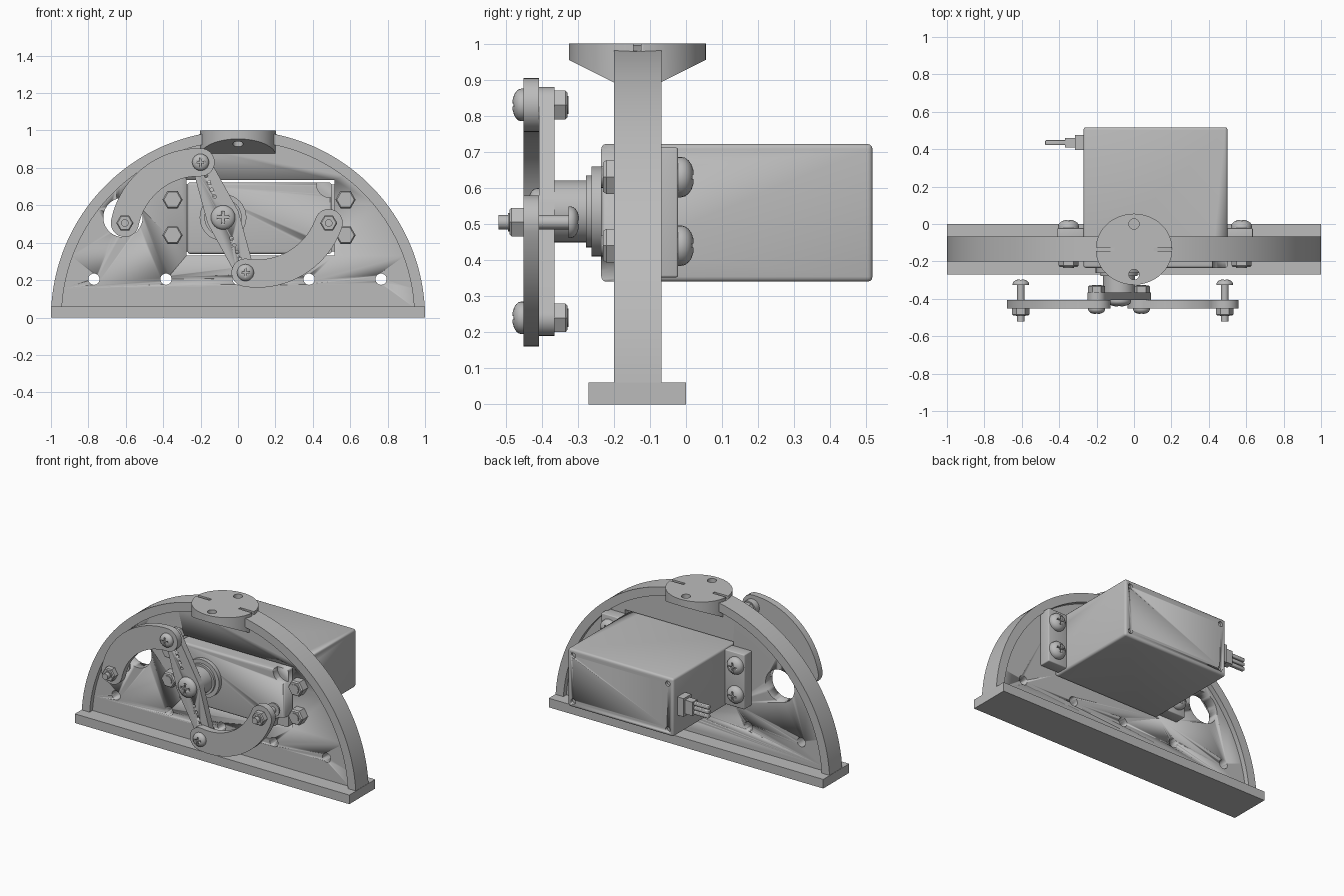
import bpy, bmesh
from math import sin, cos, pi, acos, atan2, hypot, radians
from mathutils import Vector, Matrix

cube = bpy.data.objects.get("Cube")
if cube:
    bpy.data.objects.remove(cube)

grey = bpy.data.materials.new("plain_grey")
grey.use_nodes = True
colour = (0.5, 0.5, 0.5, 1)
grey.diffuse_color = colour
grey.node_tree.nodes["Principled BSDF"].inputs["Base Color"].default_value = colour


def finish(name, bm, smooth=True):
    bmesh.ops.remove_doubles(bm, verts=bm.verts, dist=1e-5)
    bmesh.ops.recalc_face_normals(bm, faces=bm.faces)
    mesh = bpy.data.meshes.new(name)
    bm.to_mesh(mesh)
    bm.free()
    ob = bpy.data.objects.new(name, mesh)
    bpy.context.collection.objects.link(ob)
    mesh.materials.append(grey)
    select(ob)
    if smooth:
        bpy.ops.object.shade_smooth_by_angle(angle=radians(35))
    return ob


def select(ob):
    bpy.ops.object.select_all(action='DESELECT')
    ob.select_set(True)
    bpy.context.view_layer.objects.active = ob


def prism(name, outline, y0, y1):
    """Outline in x, z pushed from y0 to y1."""
    bm = bmesh.new()
    face = bm.faces.new([bm.verts.new((x, y0, z)) for x, z in outline])
    new = bmesh.ops.extrude_face_region(bm, geom=[face])["geom"]
    verts = [v for v in new if isinstance(v, bmesh.types.BMVert)]
    bmesh.ops.translate(bm, verts=verts, vec=(0, y1 - y0, 0))
    return finish(name, bm)


def box(name, x0, x1, y0, y1, z0, z1, bevel=0):
    bm = bmesh.new()
    bmesh.ops.create_cube(bm, size=1, matrix=Matrix.Translation(
        ((x0 + x1) / 2, (y0 + y1) / 2, (z0 + z1) / 2)) @ Matrix.Diagonal((x1 - x0, y1 - y0, z1 - z0, 1)))
    if bevel:
        bmesh.ops.bevel(bm, geom=bm.edges[:], offset=bevel, segments=3, profile=0.5, affect='EDGES')
    return finish(name, bm)


def lathe(name, x, z, profile, sides=32):
    """Turned part about a y axis; profile is (radius, y) pairs."""
    bm = bmesh.new()
    rings = [[bm.verts.new((x + r * cos(2 * pi * i / sides), y, z + r * sin(2 * pi * i / sides)))
              for i in range(sides)] for r, y in profile]
    for a, b in zip(rings, rings[1:]):
        for i in range(sides):
            j = (i + 1) % sides
            bm.faces.new((a[i], a[j], b[j], b[i]))
    bm.faces.new(rings[0])
    bm.faces.new(rings[-1])
    return finish(name, bm)


def rod(name, x, z, r, y0, y1, sides=32):
    return lathe(name, x, z, [(r, y0), (r, y1)], sides)


def cut(ob, *cutters):
    select(ob)
    for c in cutters:
        mod = ob.modifiers.new("cut", 'BOOLEAN')
        mod.operation, mod.solver, mod.object = 'DIFFERENCE', 'EXACT', c
        bpy.ops.object.modifier_apply(modifier=mod.name)
        bpy.data.objects.remove(c)
    return ob


def arc(cx, cz, r, a0, a1, n):
    return [(cx + r * cos(a0 + (a1 - a0) * i / n), cz + r * sin(a0 + (a1 - a0) * i / n)) for i in range(n + 1)]


def screw_head(name, x, z, r, y, h):
    """Domed cross-head; h is the signed height along y."""
    dome = [(r, y), (r, y + h * .2)] + [(r * cos(a), y + h * (.2 + .8 * sin(a))) for a in (.3, .6, .9, 1.2)]
    head = lathe(name, x, z, dome, 24)
    ya, yb = sorted((y + h * .65, y + h * 1.3))
    w, t = r * .5, r * .1
    return cut(head, box("slot", x - w, x + w, ya, yb, z - t, z + t), box("slot", x - t, x + t, ya, yb, z - w, z + w))


def nut(name, x, z, r, y, h):
    """Hex nut with a chamfered collar on its outer face."""
    lathe(name, x, z, [(r, y), (r, y + h * .85), (r * .86, y + h)], 6)
    rod(name + "_thread", x, z, r * .55, y, y + h * 1.1, 20)


# Frame: foot, half-round rim and thinner web
box("foot", -1, 1, -.27, 0, 0, .06)
prism("rim", arc(0, 0, 1, .06, pi - .06, 80) + arc(0, 0, .943, pi - .06, .06, 80), -.2, -.068)
web = prism("web", arc(0, 0, .95, .05, pi - .05, 80), -.17, -.10)
cut(web, box("opening", -.275, .515, -.3, .1, .332, .735), rod("window", -.615, .535, .105, -.3, .1, 40),
    *[rod("hole", x, .205, .03, -.3, .1) for x in (-.77, -.385, 0, .38, .765)])

# Top pad: oval disc with sloped underside, two slots and two holes
bm = bmesh.new()
bmesh.ops.create_cone(bm, cap_ends=True, segments=64, radius1=1, radius2=1, depth=.14,
                      matrix=Matrix.Translation((0, -.135, .93)) @ Matrix.Diagonal((.205, .19, 1, 1)))
for side in (-1, 1):
    bmesh.ops.bisect_plane(bm, geom=bm.verts[:] + bm.edges[:] + bm.faces[:], clear_outer=True,
                           plane_co=(0, -.135 + side * .19, .955), plane_no=(0, side * .45, -.9))
    bmesh.ops.holes_fill(bm, edges=[e for e in bm.edges if e.is_boundary])
pad = finish("top_pad", bm)
cutters = [box("slot", s * .16 - .055, s * .16 + .055, -.145, -.125, .98, 1.1) for s in (-1, 1)]
for y in (-.27, 0):
    bm = bmesh.new()
    bmesh.ops.create_cone(bm, cap_ends=True, segments=24, radius1=.028, radius2=.028, depth=.5,
                          matrix=Matrix.Translation((0, y, .95)))
    cutters.append(finish("pad_hole", bm))
cut(pad, *cutters)

# Servo body with corner notches and back fixings
body = box("servo_body", -.27, .5, -.235, .517, .34, .722, .014)
cut(body, *[rod("notch", .49, z, .07, -.3, -.19) for z in (.35, .712)],
    *[rod("recess", x, z, .017, .5, .6, 16) for x in (-.23, .46) for z in (.38, .682)])
for name, x0, x1 in (("right_flange", -.41, -.26), ("left_flange", .49, .635)):
    box(name, x0, x1, -.10, -.022, .352, .712, .006)
for x in (-.35, .575):
    for z in (.44, .63):
        nut("mount_nut", x, z, .054, -.17, -.06)
        screw_head("mount_screw", x, z, .056, -.022, .045)

# Cable plug on the right side
box("plug_base", -.315, -.265, .395, .475, .47, .59)
box("plug_neck", -.37, -.31, .41, .46, .485, .575)
for z in (.5, .53, .56):
    box("cable_wire", -.475, -.36, .422, .448, z - .011, z + .011, .005)

# Output boss and shaft
CX, CZ = -.08, .535
lathe("output_boss", CX, CZ, [(.125, -.22), (.125, -.262), (.1, -.262), (.1, -.277),
                              (.086, -.277), (.086, -.366)], 40)

# Double-ended horn, widest at the hub
top, low = Vector((-.2, .83)), Vector((.04, .24))
axis = top - low
half, turn = axis.length / 2, atan2(axis.y, axis.x)
R, r = .088, .05
a = acos((R - r) / half)
ends = [(CX + s * half * cos(turn), CZ + s * half * sin(turn)) for s in (1, -1)]
outline = []
for (ex, ez), t in zip(ends, (turn, turn + pi)):
    outline += arc(ex, ez, r, t - a, t + a, 16) + arc(CX, CZ, R, t + a, t + pi - a, 4)
horn = prism("horn", outline, -.407, -.365)
cut(horn, *[rod("pin_hole", CX + d * cos(turn), CZ + d * sin(turn), .009, -.5, -.3, 12)
            for k in (.12, .16, .2, .24) for d in (k, -k)])
screw_head("horn_screw", CX, CZ, .065, -.407, -.035)


# Curved links, each with a fixed pin on the horn and a loose pin at its far end
def link(name, p, q):
    width, radius = .075, .404
    d = q - p
    centre = (p + q) / 2 + Vector((-d.y, d.x)).normalized() * (radius ** 2 - d.length_squared / 4) ** .5
    a0, a1 = (atan2(*(v - centre).yx) for v in (p, q))
    if a1 < a0:
        a1 += 2 * pi
    shape = (arc(*centre, radius + width, a0, a1, 28) + arc(*q, width, a1, a1 + pi, 14)[1:-1]
             + arc(*centre, radius - width, a1, a0, 28) + arc(*p, width, a0 + pi, a0 + 2 * pi, 14)[1:-1])
    prism(name, shape, -.451, -.407)
    screw_head(name + "_screw", *p, .045, -.451, -.031)
    nut(name + "_nut", *p, .046, -.365, .036)
    rod(name + "_pin", *q, .02, -.52, -.32, 20)
    nut(name + "_pin_nut", *q, .046, -.451, -.038)
    screw_head(name + "_pin_head", *q, .044, -.326, .031)


link("upper_link", top, Vector((-.605, .505)))
link("lower_link", low, Vector((.485, .505)))
